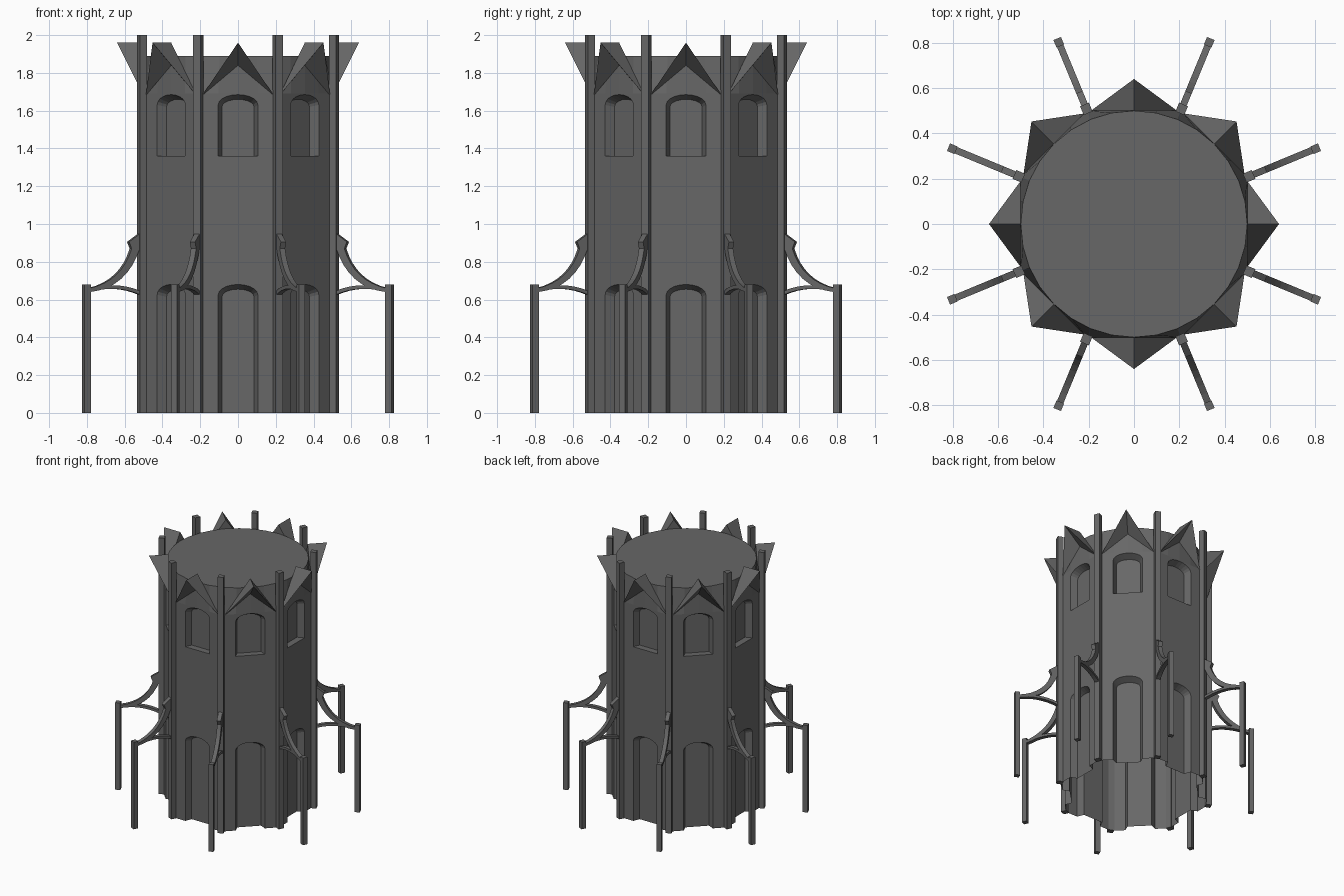
import bpy, bmesh, math
from mathutils import Matrix, Vector

SIDES = 8
STEP = math.tau / SIDES
APO = 0.5                              # distance from axis to a wall
HALF = APO * math.tan(STEP / 2)        # half the width of a wall
EAVE, TOP = 1.69, 1.89

if "Cube" in bpy.data.objects:
    bpy.data.objects.remove(bpy.data.objects["Cube"], do_unlink=True)

stone = bpy.data.materials.new("dark_grey_stone")
stone.use_nodes = True
GREY = (0.135, 0.135, 0.135, 1)
stone.diffuse_color = GREY
stone.node_tree.nodes["Principled BSDF"].inputs["Base Color"].default_value = GREY


def ring_object(name, polys, offset=0.0, extra=()):
    """Repeat polygons (across, outward, up) around the axis as one mesh."""
    bm = bmesh.new()
    for k in range(SIDES):
        turn = Matrix.Rotation(k * STEP + offset, 3, 'Z')
        for poly in polys:
            bm.faces.new([bm.verts.new(turn @ Vector(p)) for p in poly])
    for poly in extra:
        bm.faces.new([bm.verts.new(p) for p in poly])
    bmesh.ops.remove_doubles(bm, verts=bm.verts, dist=0.0003)
    bmesh.ops.recalc_face_normals(bm, faces=bm.faces)
    mesh = bpy.data.meshes.new(name)
    bm.to_mesh(mesh)
    bm.free()
    mesh.materials.append(stone)
    obj = bpy.data.objects.new(name, mesh)
    bpy.context.collection.objects.link(obj)
    return obj


def prism(outline, width):
    """Polygons of an (outward, up) outline thickened across."""
    h = width / 2
    n = len(outline)
    a = [(-h, r, z) for r, z in outline]
    b = [(h, r, z) for r, z in outline]
    return [a, b] + [[a[i], a[(i + 1) % n], b[(i + 1) % n], b[i]] for i in range(n)]


def bar(r, width, height):
    h = width / 2
    return prism([(r - h, 0), (r + h, 0), (r + h, height), (r - h, height)], width)


def arch(half, sill, spring, crown, segs=10):
    """Arched outline from left foot over the crown to right foot."""
    pts = [(-half, sill)]
    for i in range(segs + 1):
        t = math.pi * (1 - i / segs)
        pts.append((half * math.cos(t), spring + (crown - spring) * math.sin(t)))
    return pts + [(half, sill)]


def at(pts, r):
    return [(u, r, z) for u, z in pts]


# Walls: each side is two halves traced around a doorway and a window
door = arch(0.105, 0, 0.625, 0.68)
window = arch(0.105, 1.36, 1.63, 1.685)
mid = len(door) // 2 + 1
left = [(-HALF, 0)] + door[:mid] + [(0, 1.36)] + window[:mid]
left += [(0, EAVE), (-HALF, EAVE)]
walls = [at(left, APO), at([(-u, z) for u, z in left], APO)]

# Recessed niches with splayed jambs
DEPTH = 0.05
for outer, inner in ((door, arch(0.085, 0, 0.615, 0.655)),
                     (window, arch(0.085, 1.36, 1.62, 1.66))):
    o, i = at(outer, APO), at(inner, APO - DEPTH)
    walls += [[o[j], o[j + 1], i[j + 1], i[j]] for j in range(len(o) - 1)]
    walls.append(i)
    if outer is window:
        walls.append([o[0], i[0], i[-1], o[-1]])

# Upper band blends the octagon into a round top
PARTS = 4
rim = []
for j in range(PARTS + 1):
    t = STEP * (j / PARTS - 0.5)
    rim.append((APO * math.sin(t), APO * math.cos(t), TOP))
base = [(HALF * (2 * j / PARTS - 1), APO, EAVE) for j in range(PARTS + 1)]
walls += [[base[j], base[j + 1], rim[j + 1], rim[j]] for j in range(PARTS)]
n = SIDES * PARTS
cap = [(APO * math.sin(j * math.tau / n), APO * math.cos(j * math.tau / n), TOP)
       for j in range(n)]
ring_object("tower_walls", walls, extra=[cap])

# Pointed gables over each side
tip, back, crease = (0, 0.64, 1.96), (0, APO, 1.96), (0, APO, 1.84)
gables = []
for s in (-1, 1):
    foot = (s * 0.19, APO, 1.68)
    gables += [[tip, back, foot], [tip, foot, crease], [back, crease, foot]]
ring_object("gables", gables)

# Tall shafts on the corners and free-standing piers outside them
ring_object("corner_shafts", bar(0.55, 0.042, 2.0), STEP / 2)
ring_object("outer_piers", bar(0.868, 0.036, 0.68), STEP / 2)


def curve(p0, p1, p2, segs=8):
    """Quadratic curve in (outward, up)."""
    p0, p1, p2 = Vector(p0), Vector(p1), Vector(p2)
    return [tuple(p0 * (1 - t) ** 2 + p1 * 2 * t * (1 - t) + p2 * t * t)
            for t in (i / segs for i in range(segs + 1))]


# Flying buttresses: sagging upper arm and a slim arch below it
arm = [(0.565, 0.95), (0.63, 0.905)] + curve((0.615, 0.87), (0.67, 0.70), (0.855, 0.66))
arm += curve((0.855, 0.64), (0.64, 0.66), (0.565, 0.88))
ring_object("buttress_arms", prism(arm, 0.03), STEP / 2)
tie = curve((0.565, 0.645), (0.70, 0.70), (0.855, 0.655))
tie += curve((0.855, 0.64), (0.70, 0.68), (0.565, 0.625))
ring_object("buttress_arches", prism(tie, 0.03), STEP / 2)
